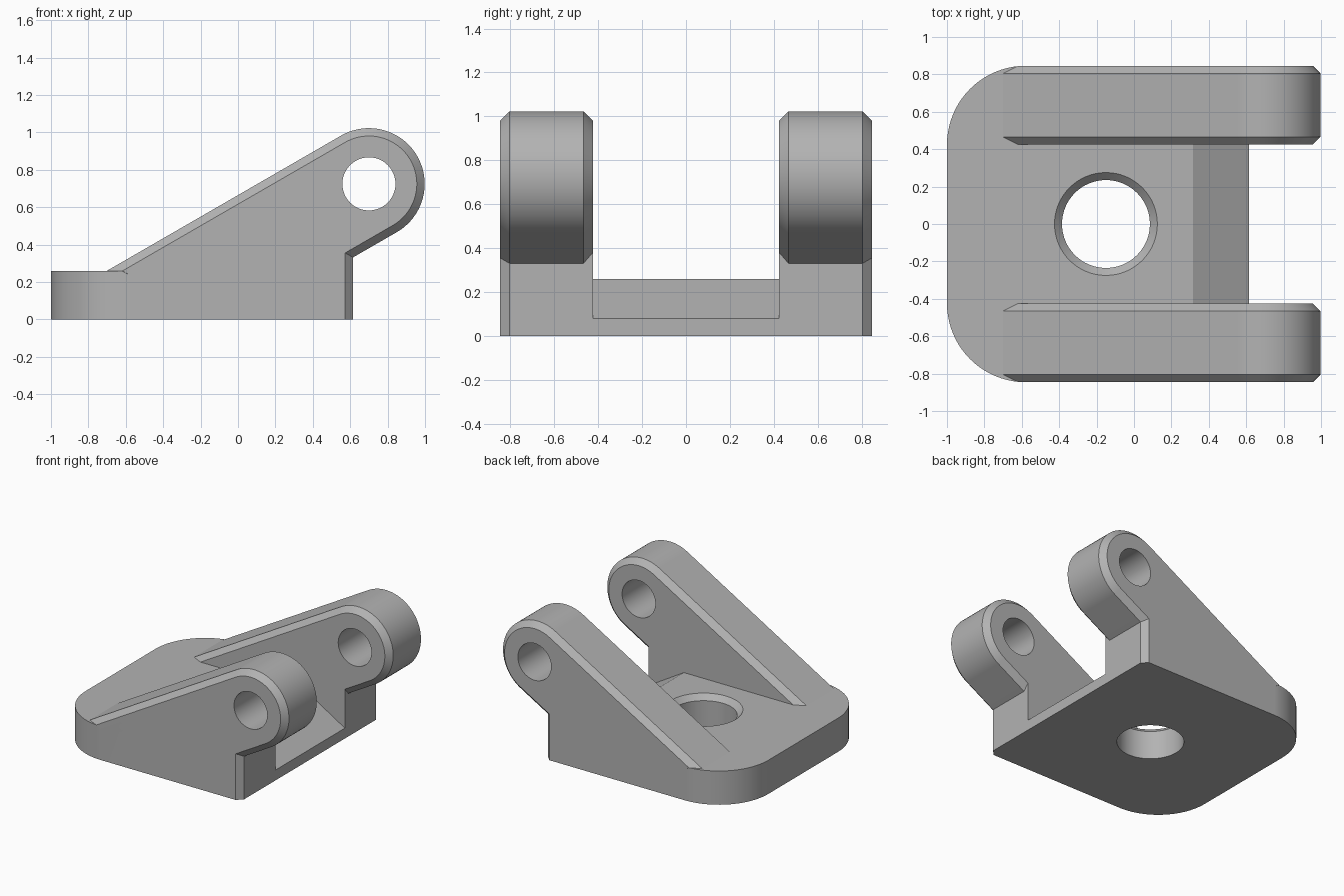
import bpy, bmesh, math
from mathutils import Vector

if "Cube" in bpy.data.objects:
    bpy.data.objects.remove(bpy.data.objects["Cube"], do_unlink=True)

BACK, SIDE, INNER, TOP = 0.615, 0.846, 0.424, 0.26
CH = 0.042                            # chamfer width
PIN_X, PIN_Z, LUG_R = 0.70, 0.725, 0.298
CORNER = 0.422
SLOPE = math.radians(30)

grey = bpy.data.materials.new("plain grey")
grey.use_nodes = True
COLOUR = (0.45, 0.45, 0.45, 1)
grey.diffuse_color = COLOUR
grey.node_tree.nodes["Principled BSDF"].inputs["Base Color"].default_value = COLOUR


def loft(name, rings):
    """Solid through matching rings of points, capped at both ends."""
    bm = bmesh.new()
    loops = [[bm.verts.new(p) for p in ring] for ring in rings]
    n = len(loops[0])
    for a, b in zip(loops, loops[1:]):
        for i in range(n):
            j = (i + 1) % n
            bm.faces.new((a[i], a[j], b[j], b[i]))
    bm.faces.new(loops[0])
    bm.faces.new(loops[-1])
    bmesh.ops.recalc_face_normals(bm, faces=bm.faces)
    mesh = bpy.data.meshes.new(name)
    bm.to_mesh(mesh)
    bm.free()
    mesh.materials.append(grey)
    obj = bpy.data.objects.new(name, mesh)
    bpy.context.collection.objects.link(obj)
    return obj


def arc(cx, cy, r, start, end, steps):
    angles = [math.radians(start + (end - start) * i / steps) for i in range(steps + 1)]
    return [(cx + r * math.cos(a), cy + r * math.sin(a)) for a in angles]


def arm_ring(y, inset, back):
    """Side profile of an arm, shrunk by the inset."""
    lug = arc(PIN_X, PIN_Z, LUG_R - inset, 120, -60, 40)
    (x0, z0), (x1, z1) = lug[0], lug[-1]
    tip = x0 - (z0 - TOP) / math.tan(SLOPE)
    heel = z1 - (x1 - back) * math.tan(SLOPE)
    points = [(tip, TOP)] + lug + [(back, heel), (back, TOP - 0.06), (tip + 0.1, TOP - 0.06)]
    return [(x, y, z) for x, z in points]


def round_ring(cx, cy, z, r):
    return [(x, y, z) for x, y in arc(cx, cy, r, 0, 360, 64)[:-1]]


def combine(target, tool, operation):
    mod = target.modifiers.new(operation.lower(), "BOOLEAN")
    mod.operation, mod.solver, mod.object = operation, "EXACT", tool
    bpy.context.view_layer.objects.active = target
    bpy.ops.object.modifier_apply(modifier=mod.name)
    bpy.data.objects.remove(tool, do_unlink=True)


# Base plate with two rounded corners and two chamfered ones
half = [(BACK, SIDE - CH), (BACK - CH, SIDE)]
half += arc(CORNER - 1, SIDE - CORNER, CORNER, 90, 180, 20)
outline = half + [(x, -y) for x, y in reversed(half)]
bracket = loft("hinge_bracket", [[(x, y, z) for x, y in outline] for z in (0, TOP)])

# Pair of chamfered arms; the upright inner back edge stays square
for side in (-1, 1):
    arm = loft("arm", [arm_ring(side * INNER, CH, BACK),
                       arm_ring(side * (INNER + CH), 0, BACK),
                       arm_ring(side * (SIDE - CH), 0, BACK),
                       arm_ring(side * SIDE, CH, BACK - CH)])
    combine(bracket, arm, "UNION")

# Sloped relief between the arms
relief = [(0.315, TOP), (BACK, 0.08), (BACK + 0.1, 0.02), (BACK + 0.1, TOP + 0.1), (0.315, TOP + 0.1)]
wedge = loft("relief_cutter", [[(x, y, z) for x, z in relief] for y in (-INNER, INNER)])
combine(bracket, wedge, "DIFFERENCE")

# Countersunk mounting hole
bore = [(-0.1, 0.235), (TOP - 0.04, 0.235), (TOP, 0.275), (TOP + 0.1, 0.275)]
combine(bracket, loft("bore_cutter", [round_ring(-0.15, 0, z, r) for z, r in bore]), "DIFFERENCE")

# Pin hole through both lugs
pin = [[(x, y, z) for x, z in arc(PIN_X, PIN_Z, 0.142, 0, 360, 48)[:-1]] for y in (-1, 1)]
combine(bracket, loft("pin_cutter", pin), "DIFFERENCE")

# Clean up flat faces and shade
bm = bmesh.new()
bm.from_mesh(bracket.data)
bmesh.ops.remove_doubles(bm, verts=bm.verts, dist=0.0002)
bmesh.ops.dissolve_limit(bm, angle_limit=math.radians(0.5), verts=bm.verts, edges=bm.edges)
bm.to_mesh(bracket.data)
bm.free()
bpy.ops.object.select_all(action="DESELECT")
bracket.select_set(True)
bpy.context.view_layer.objects.active = bracket
bpy.ops.object.shade_smooth_by_angle(angle=math.radians(20))
weighted = bracket.modifiers.new("weighted normals", "WEIGHTED_NORMAL")
weighted.keep_sharp = True
